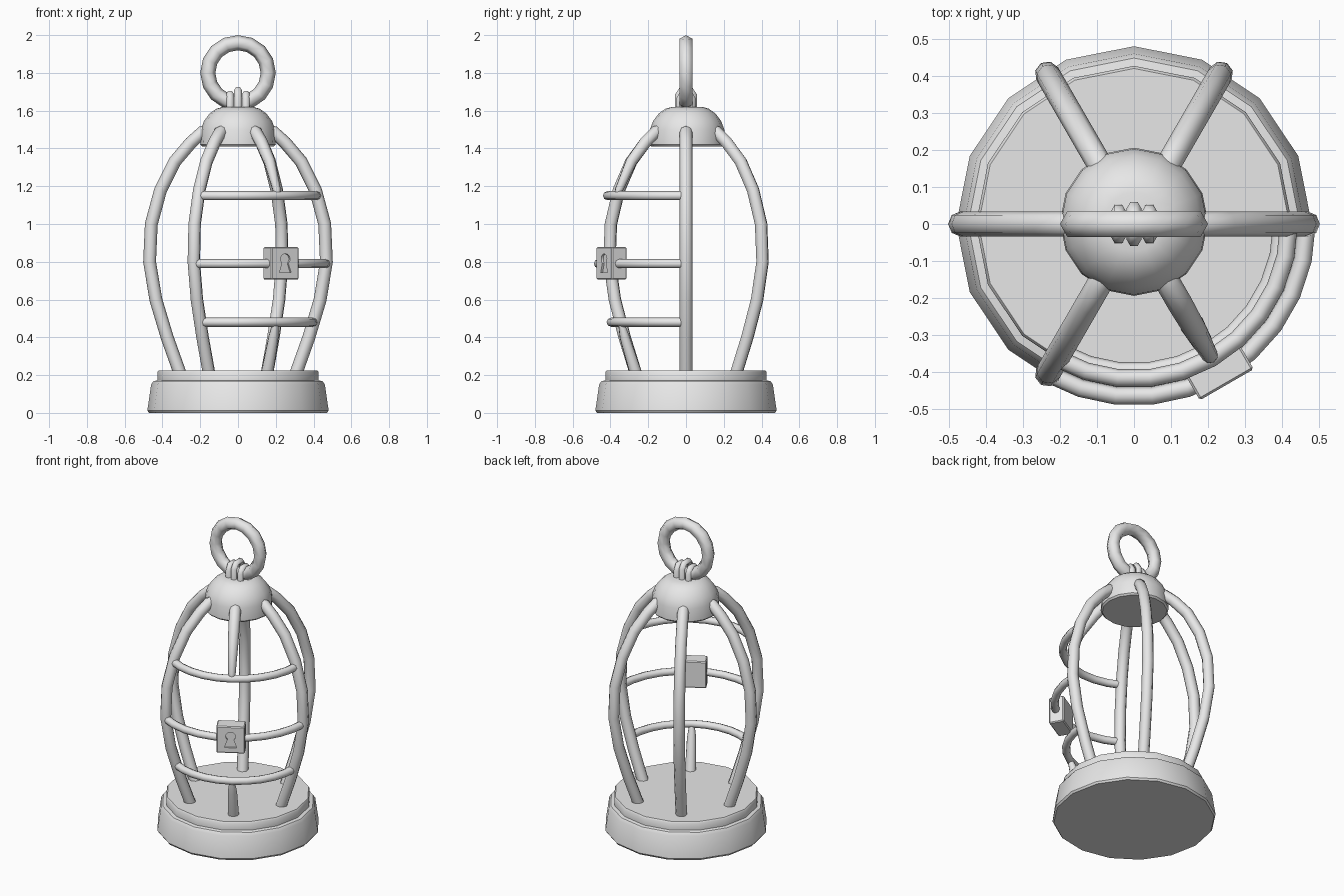
import bpy, bmesh, math
from mathutils import Vector

cube = bpy.data.objects.get("Cube")
if cube:
    bpy.data.objects.remove(cube, do_unlink=True)

GREY = (0.8, 0.8, 0.8, 1)
metal = bpy.data.materials.new("grey_metal")
metal.use_nodes = True
metal.diffuse_color = GREY
for node in metal.node_tree.nodes:
    if node.type == 'BSDF_PRINCIPLED':
        node.inputs["Base Color"].default_value = GREY


def select(ob):
    bpy.ops.object.select_all(action='DESELECT')
    ob.select_set(True)
    bpy.context.view_layer.objects.active = ob


def finish(ob, name, angle=40):
    ob.name = name
    ob.data.materials.clear()
    ob.data.materials.append(metal)
    select(ob)
    bpy.ops.object.shade_smooth_by_angle(angle=math.radians(angle))
    return ob


def mesh_object(bm, name):
    bmesh.ops.recalc_face_normals(bm, faces=bm.faces)
    me = bpy.data.meshes.new(name)
    bm.to_mesh(me)
    bm.free()
    ob = bpy.data.objects.new(name, me)
    bpy.context.collection.objects.link(ob)
    return ob


def lathe(name, profile, sides=16, y=0.0):
    """Closed solid of revolution from (radius, z) points."""
    bm = bmesh.new()
    rings = []
    for r, z in profile:
        rings.append([bm.verts.new((r * math.cos(a), y + r * math.sin(a), z))
                      for a in (math.tau * i / sides for i in range(sides))])
    for lo, hi in zip(rings, rings[1:]):
        for i in range(sides):
            j = (i + 1) % sides
            bm.faces.new((lo[i], lo[j], hi[j], hi[i]))
    bm.faces.new(rings[0])
    bm.faces.new(rings[-1])
    return finish(mesh_object(bm, name), name)


def tube(name, points, depth, radii=None, res=2):
    """Round bar along a path, turned into a mesh."""
    cu = bpy.data.curves.new(name, 'CURVE')
    cu.dimensions = '3D'
    cu.bevel_depth, cu.bevel_resolution = depth, res
    cu.use_fill_caps = True
    sp = cu.splines.new('POLY')
    sp.points.add(len(points) - 1)
    for i, p in enumerate(points):
        sp.points[i].co = (*p, 1)
        sp.points[i].radius = radii[i] if radii else 1
    ob = bpy.data.objects.new(name, cu)
    bpy.context.collection.objects.link(ob)
    select(ob)
    bpy.ops.object.convert(target='MESH')
    return finish(bpy.context.object, name, 60)


def polar(r, deg, z):
    a = math.radians(deg)
    return Vector((r * math.cos(a), r * math.sin(a), z))


# Stepped base and domed cap
lathe("base", [(0.472, 0), (0.48, 0.012), (0.46, 0.15), (0.448, 0.168),
               (0.427, 0.172), (0.427, 0.215), (0.42, 0.225)])
lathe("cap", [(0.19, 1.41), (0.2, 1.42), (0.197, 1.5), (0.18, 1.545),
              (0.15, 1.585), (0.115, 1.61), (0.08, 1.62)], y=0.006)

# Cage bars; the one behind the lock is interrupted by the door
BAR = [(0.3, 0.19), (0.375, 0.4), (0.435, 0.6), (0.468, 0.8), (0.459, 1.0),
       (0.41, 1.18), (0.335, 1.33), (0.25, 1.43), (0.19, 1.485), (0.16, 1.49)]


def bar_radius(z):
    for (r0, z0), (r1, z1) in zip(BAR, BAR[1:]):
        if z0 <= z <= z1:
            return r0 + (r1 - r0) * (z - z0) / (z1 - z0)


for k, deg in enumerate((0, 60, 120, 180, 240)):
    tube(f"cage_bar_{k + 1}", [polar(r, deg, z) for r, z in BAR], 0.034)
tube("upper_bar_stub", [polar(0.415, 300, 1.16)] + [polar(r, 300, z) for r, z in BAR[5:]],
     0.034, [0.5, 0.65, 0.9, 1, 1, 1])
tube("lower_bar_stub", [polar(r, 300, z) for r, z in BAR[:2]] + [polar(0.395, 300, 0.47)],
     0.034, [1, 0.8, 0.5])

# Curved door rails
for name, z in (("bottom", 0.48), ("middle", 0.79), ("top", 1.15)):
    r = bar_radius(z)
    tube(f"{name}_door_rail", [polar(r, 240 + 12 * i, z) for i in range(11)], 0.024)

# Lock with recessed keyhole, facing outward along the missing bar
bpy.ops.mesh.primitive_cube_add(size=1, location=polar(0.455, 300, 0.792),
                                rotation=(0, 0, math.radians(30)))
lock = bpy.context.object
lock.scale = (0.168, 0.092, 0.172)
bpy.ops.object.transform_apply(location=False, rotation=False)
bevel = lock.modifiers.new("bevel", 'BEVEL')
bevel.width, bevel.segments = 0.006, 1

bm = bmesh.new()
outline = [(0.029 * math.cos(a), 0.022 + 0.029 * math.sin(a))
           for a in (math.radians(-50 + 28 * i) for i in range(11))]
outline += [(-0.036, -0.05), (0.036, -0.05)]
front = bm.faces.new([bm.verts.new((x, -0.06, z)) for x, z in outline])
back = bmesh.ops.extrude_face_region(bm, geom=[front])
bmesh.ops.translate(bm, vec=(0, 0.026, 0),
                    verts=[g for g in back["geom"] if isinstance(g, bmesh.types.BMVert)])
cutter = mesh_object(bm, "keyhole_cutter")
cutter.location, cutter.rotation_euler = lock.location, lock.rotation_euler
cut = lock.modifiers.new("keyhole", 'BOOLEAN')
cut.operation, cut.object, cut.solver = 'DIFFERENCE', cutter, 'EXACT'
select(lock)
for m in ("bevel", "keyhole"):
    bpy.ops.object.modifier_apply(modifier=m)
bpy.data.objects.remove(cutter, do_unlink=True)
finish(lock, "lock", 30)

# Hanging ring
bpy.ops.mesh.primitive_torus_add(major_segments=16, minor_segments=6, major_radius=0.16,
                                 minor_radius=0.04, location=(0, 0, 1.8),
                                 rotation=(math.pi / 2, 0, 0))
finish(bpy.context.object, "hanging_ring", 70)

# Three loops that hold the ring to the cap
for name, x, wide, top in (("left", 0.042, 0.035, 1.69), ("middle", 0, 0.042, 1.71),
                           ("right", -0.042, 0.035, 1.69)):
    arch = [(x, -wide, 1.6), (x, -wide, top - 0.03), (x, -wide * 0.55, top),
            (x, wide * 0.55, top), (x, wide, top - 0.03), (x, wide, 1.6)]
    tube(f"{name}_ring_loop", arch, 0.02, res=1)
